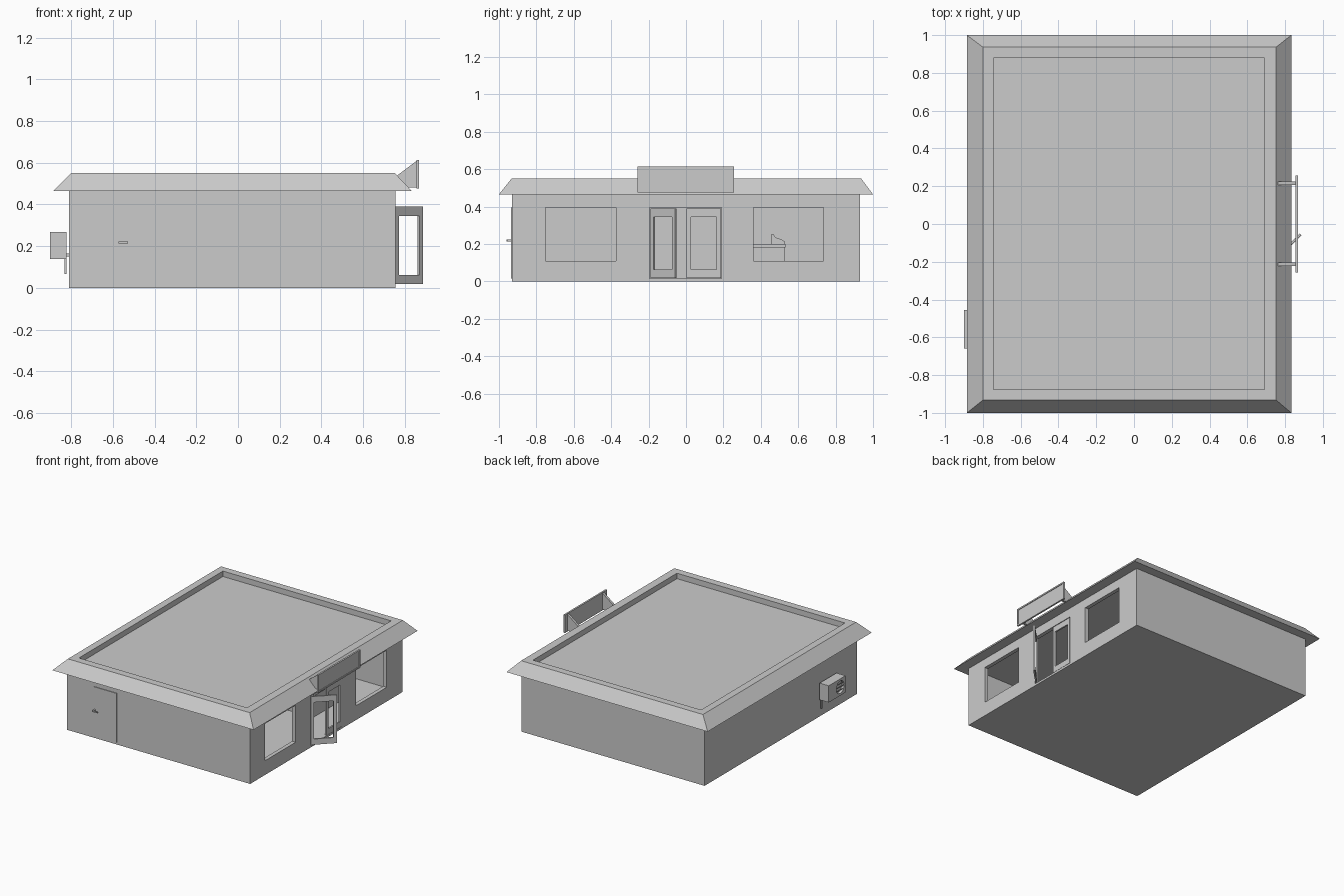
import bpy, bmesh, math
from mathutils import Matrix

if "Cube" in bpy.data.objects:
    bpy.data.objects.remove(bpy.data.objects["Cube"])


def finish(name, bm):
    bmesh.ops.recalc_face_normals(bm, faces=bm.faces)
    me = bpy.data.meshes.new(name)
    bm.to_mesh(me)
    bm.free()
    ob = bpy.data.objects.new(name, me)
    bpy.context.collection.objects.link(ob)
    return ob


def box(name, x0, x1, y0, y1, z0, z1):
    bm = bmesh.new()
    m = Matrix.Translation(((x0 + x1) / 2, (y0 + y1) / 2, (z0 + z1) / 2))
    bmesh.ops.create_cube(bm, size=1, matrix=m @ Matrix.Diagonal((x1 - x0, y1 - y0, z1 - z0, 1)))
    return finish(name, bm)


def prism(name, pts, offset):
    bm = bmesh.new()
    f = bm.faces.new([bm.verts.new(p) for p in pts])
    r = bmesh.ops.extrude_face_region(bm, geom=[f], use_keep_orig=True)
    bmesh.ops.translate(bm, vec=offset, verts=[v for v in r['geom'] if isinstance(v, bmesh.types.BMVert)])
    return finish(name, bm)


def cut(ob, *cutters):
    for c in cutters:
        c.hide_render = True
        m = ob.modifiers.new('cut', 'BOOLEAN')
        m.operation, m.solver, m.object = 'DIFFERENCE', 'EXACT', c
        bpy.context.view_layer.objects.active = ob
        bpy.ops.object.modifier_apply(modifier=m.name)
        bpy.data.objects.remove(c)
    return ob


# hollow building shell with shop windows and entrance in the right wall
cut(box('walls', -.81, .755, -.93, .93, 0, .47),
    box('room_cutter', -.78, .725, -.90, .90, .012, .455),
    box('window_cutter_a', .6, .9, -.75, -.375, .11, .395),
    box('window_cutter_b', .6, .9, .36, .735, .11, .395),
    box('entrance_cutter', .6, .9, -.195, .19, .016, .395))

# roof: eave, sloped fascia, parapet rim, recessed deck
bm = bmesh.new()
loops = []
for x0, x1, y0, y1, z in ((-.885, .833, -1, 1, .465), (-.80, .752, -.932, .936, .55),
                          (-.745, .69, -.875, .88, .55), (-.745, .69, -.875, .88, .508)):
    loops.append([bm.verts.new(p) for p in ((x0, y0, z), (x1, y0, z), (x1, y1, z), (x0, y1, z))])
for a, b in zip(loops, loops[1:]):
    for i in range(4):
        j = (i + 1) % 4
        bm.faces.new((a[i], a[j], b[j], b[i]))
bm.faces.new(loops[0])
bm.faces.new(loops[-1])
finish('roof', bm)


# glass door leaves: hinge at origin, leaf along +y
def leaf(name, hinge_y, angle, mirror):
    ob = cut(box(name, -.012, 0, 0, .185, .018, .39),
             box('glass_cutter', -.1, .1, .024, .161, .062, .345))
    ob.data.transform(Matrix.Translation((.755, hinge_y, 0)) @ Matrix.Rotation(angle, 4, 'Z')
                      @ Matrix.Diagonal((1, mirror, 1, 1)))
    if mirror < 0:
        ob.data.flip_normals()


leaf('open_door', -.19, -math.pi / 4, 1)
leaf('closed_door', .187, 0, -1)

# sign panel with recessed face, on two brackets
cut(box('sign_panel', .855, .868, -.258, .256, .476, .614),
    box('sign_cutter', .863, .9, -.247, .245, .487, .603))
for i, y in enumerate((-.222, .206)):
    prism(f'sign_bracket_{i}', [(.762, y, .538), (.855, y, .608), (.855, y, .482), (.818, y, .482)],
          (0, .018, 0))

# side door on the front wall, raised jambs and lever handle
box('side_door', -.575, -.385, -.932, -.925, .02, .39)
box('jamb_left', -.582, -.575, -.935, -.925, .018, .396)
box('jamb_right', -.389, -.383, -.935, -.925, .015, .396)
box('door_lintel', -.575, -.389, -.935, -.925, .39, .396)
box('handle_stem', -.573, -.563, -.955, -.93, .213, .223)
box('handle_lever', -.573, -.527, -.961, -.955, .213, .223)

# air conditioner with fan recess, mounts and drain pipe
ac = box('air_conditioner', -.90, -.822, -.66, -.455, .138, .267)
bm = bmesh.new()
bmesh.ops.create_cone(bm, cap_ends=True, segments=16, radius1=.048, radius2=.048, depth=.04,
                      matrix=Matrix.Translation((-.9, -.595, .203)) @ Matrix.Rotation(math.pi / 2, 4, 'Y'))
cut(ac, finish('fan_cutter', bm))
for i in range(3):
    box(f'fan_grille_{i}', -.899, -.895, -.642, -.548, .177 + i * .024, .181 + i * .024)
for i, y in enumerate((-.64, -.49)):
    box(f'ac_mount_{i}', -.822, -.805, y, y + .015, .15, .165)
box('drain_pipe', -.832, -.822, -.477, -.466, .067, .14)

# counter and till inside
box('counter_base', .15, .5, .2, .528, .012, .18)
box('counter_top', .14, .51, .19, .533, .18, .2)
prism('till', [(.28, y, z) for y, z in ((.455, .2), (.455, .25), (.468, .252), (.478, .235),
                                        (.515, .222), (.53, .212), (.53, .2))], (.09, 0, 0))
